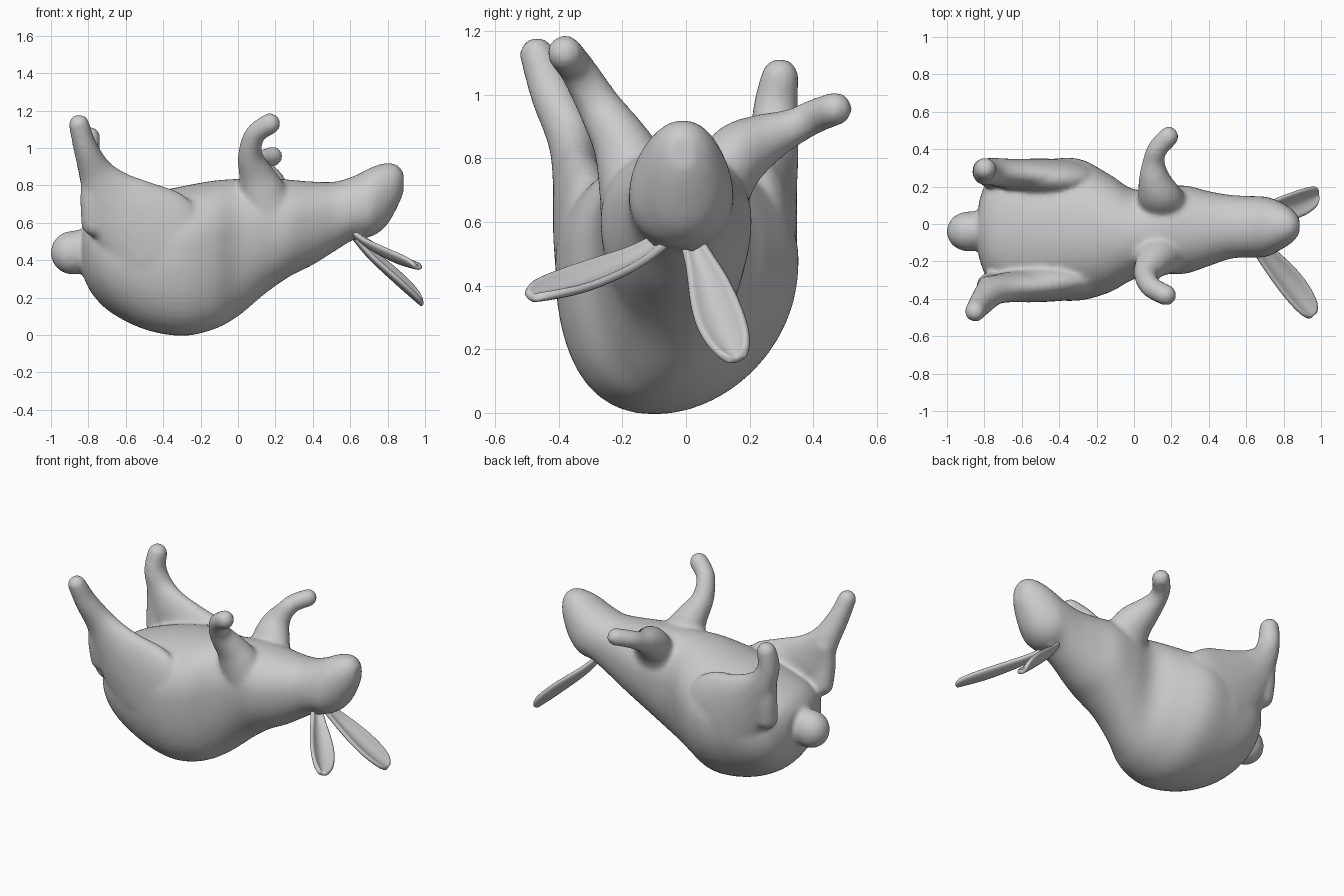
import bpy, bmesh, math
from mathutils import Vector, Matrix


def spline(rows, n):
    """Catmull-Rom through rows of numbers, n steps per span."""
    out = []
    for i in range(len(rows) - 1):
        a, b, c, d = (rows[max(0, min(len(rows) - 1, i + k))] for k in (-1, 0, 1, 2))
        for s in range(n):
            t = s / n
            out.append([0.5 * (2 * q + (r - p) * t + (2 * p - 5 * q + 4 * r - w) * t * t
                        + (3 * q - p - 3 * r + w) * t ** 3) for p, q, r, w in zip(a, b, c, d)])
    return out + [list(rows[-1])]


def finish(bm, name):
    me = bpy.data.meshes.new(name)
    bmesh.ops.recalc_face_normals(bm, faces=bm.faces)
    bm.to_mesh(me)
    bm.free()
    for p in me.polygons:
        p.use_smooth = True
    ob = bpy.data.objects.new(name, me)
    bpy.context.collection.objects.link(ob)
    return ob


def power(v, e):
    return math.copysign(abs(v) ** e, v)


def loft(bm, rows, sides=48):
    """Rings along x: x, y centre, half width, z bottom, z widest, z top, keel shift."""
    rings = []
    for x, cy, w, lo, mid, hi, keel in spline(rows, 5):
        ring = []
        for k in range(sides):
            a = 2 * math.pi * k / sides
            s = power(math.sin(a), 0.95)
            y = cy + w * power(math.cos(a), 0.95) + (keel * s * s if s < 0 else 0)
            ring.append(bm.verts.new((x, y, mid + s * (hi - mid if s > 0 else mid - lo))))
        rings.append(ring)
    for r, q in zip(rings, rings[1:]):
        for k in range(sides):
            j = (k + 1) % sides
            bm.faces.new((r[k], r[j], q[j], q[k]))
    bm.faces.new(rings[0][::-1])
    bm.faces.new(rings[-1])


def limb(bm, rows, n=8):
    """Swept ellipsoids: x, y, z, radius in xz, radius in y."""
    for x, y, z, r, ry in spline(rows, n):
        m = Matrix.Translation((x, y, z)) @ Matrix.Diagonal((r, ry, r, 1))
        bmesh.ops.create_icosphere(bm, subdivisions=3, radius=1, matrix=m)


bm = bmesh.new()

# torso, neck and head
loft(bm, [
    (-0.83, -0.03, 0.15, 0.32, 0.46, 0.58, 0),
    (-0.78, -0.03, 0.27, 0.22, 0.46, 0.64, 0),
    (-0.68, -0.03, 0.34, 0.12, 0.47, 0.69, -0.02),
    (-0.50, -0.03, 0.37, 0.03, 0.48, 0.75, -0.05),
    (-0.30, -0.03, 0.38, -0.005, 0.48, 0.795, -0.07),
    (-0.13, -0.05, 0.315, 0.03, 0.51, 0.825, -0.06),
    (0.0, -0.055, 0.24, 0.10, 0.55, 0.835, -0.02),
    (0.15, -0.035, 0.235, 0.225, 0.60, 0.84, 0),
    (0.28, -0.03, 0.235, 0.315, 0.61, 0.83, 0),
    (0.40, -0.025, 0.20, 0.375, 0.63, 0.82, 0),
    (0.52, -0.015, 0.17, 0.45, 0.65, 0.82, 0),
    (0.62, -0.015, 0.165, 0.51, 0.67, 0.85, 0),
    (0.71, -0.015, 0.16, 0.525, 0.69, 0.895, 0),
    (0.79, -0.01, 0.125, 0.58, 0.75, 0.92, 0),
    (0.85, -0.01, 0.085, 0.68, 0.80, 0.91, 0),
    (0.885, -0.01, 0.04, 0.76, 0.82, 0.87, 0)])

# hind legs
limb(bm, [(-0.45, -0.31, 0.52, 0.28, 0.105), (-0.55, -0.33, 0.61, 0.225, 0.09),
          (-0.67, -0.34, 0.73, 0.155, 0.08), (-0.755, -0.36, 0.86, 0.095, 0.075),
          (-0.815, -0.42, 1.00, 0.066, 0.07), (-0.85, -0.468, 1.125, 0.056, 0.056)])
limb(bm, [(-0.45, 0.24, 0.52, 0.28, 0.11), (-0.55, 0.26, 0.60, 0.22, 0.09),
          (-0.67, 0.27, 0.71, 0.15, 0.08), (-0.755, 0.28, 0.83, 0.09, 0.075),
          (-0.80, 0.28, 0.95, 0.066, 0.072), (-0.795, 0.295, 1.055, 0.06, 0.06)])
# heels running down behind the thighs
for y in (-0.34, 0.27):
    limb(bm, [(-0.77, y, 0.84, 0.07, 0.065), (-0.775, y, 0.72, 0.07, 0.065),
              (-0.765, y * 0.95, 0.60, 0.075, 0.065)])

# front legs
limb(bm, [(0.16, -0.15, 0.66, 0.15, 0.12), (0.13, -0.17, 0.76, 0.125, 0.11),
          (0.10, -0.205, 0.85, 0.095, 0.09),
          (0.065, -0.27, 0.96, 0.066, 0.072), (0.09, -0.335, 1.07, 0.056, 0.06),
          (0.17, -0.38, 1.13, 0.058, 0.057)])
limb(bm, [(0.16, 0.09, 0.68, 0.15, 0.10), (0.14, 0.15, 0.79, 0.12, 0.09),
          (0.11, 0.24, 0.855, 0.085, 0.075), (0.105, 0.33, 0.895, 0.06, 0.06),
          (0.125, 0.40, 0.93, 0.055, 0.055), (0.185, 0.467, 0.955, 0.054, 0.056)])

# tail
limb(bm, [(-0.78, -0.03, 0.46, 0.11, 0.10), (-0.885, -0.04, 0.44, 0.118, 0.108)])

# ear roots
limb(bm, [(0.60, -0.05, 0.60, 0.07, 0.06), (0.65, -0.09, 0.54, 0.025, 0.025)])
limb(bm, [(0.60, 0.01, 0.60, 0.07, 0.06), (0.65, 0.02, 0.53, 0.025, 0.025)])

# fuse the parts into one smooth skin
body = finish(bm, "rabbit_body")
rm = body.modifiers.new("fuse", 'REMESH')
rm.mode = 'VOXEL'
rm.voxel_size = 0.013
rm.use_smooth_shade = True
sm = body.modifiers.new("soften", 'SMOOTH')
sm.factor = 0.5
sm.iterations = 12


def ear(name, path, facing):
    """Cupped leaf along a path, open side towards facing."""
    bm = bmesh.new()
    pts = [Vector(p) for p in spline(path, 8)]
    n = len(pts) - 1
    rows = []
    for i, p in enumerate(pts):
        t = i / n
        d = (pts[min(i + 1, n)] - pts[max(i - 1, 0)]).normalized()
        side = d.cross(Vector(facing)).normalized()
        up = side.cross(d)
        w = (0.032 + 0.043 * math.sin(math.pi * min(t / 0.65, 1) / 2) ** 2)
        w *= math.sqrt(max(0.06, 1 - max(0, (t - 0.65) / 0.35) ** 2))
        rows.append([bm.verts.new(p + side * (w * v / 4) + up * (w * 0.5 * (v / 4) ** 2 - 0.015))
                     for v in range(-4, 5)])
    for r, q in zip(rows, rows[1:]):
        for k in range(8):
            bm.faces.new((r[k], r[k + 1], q[k + 1], q[k]))
    ob = finish(bm, name)
    so = ob.modifiers.new("thickness", 'SOLIDIFY')
    so.thickness = 0.026
    so.offset = 0
    ob.modifiers.new("round", 'SUBSURF').levels = 1


ear("ear_near", [(0.61, -0.05, 0.57), (0.71, -0.17, 0.485), (0.85, -0.34, 0.41), (0.965, -0.49, 0.375)],
    (0.4, 0.1, 1))
ear("ear_far", [(0.61, 0.01, 0.56), (0.71, 0.06, 0.435), (0.87, 0.11, 0.285), (0.995, 0.16, 0.175)],
    (0.8, -0.3, 1))
